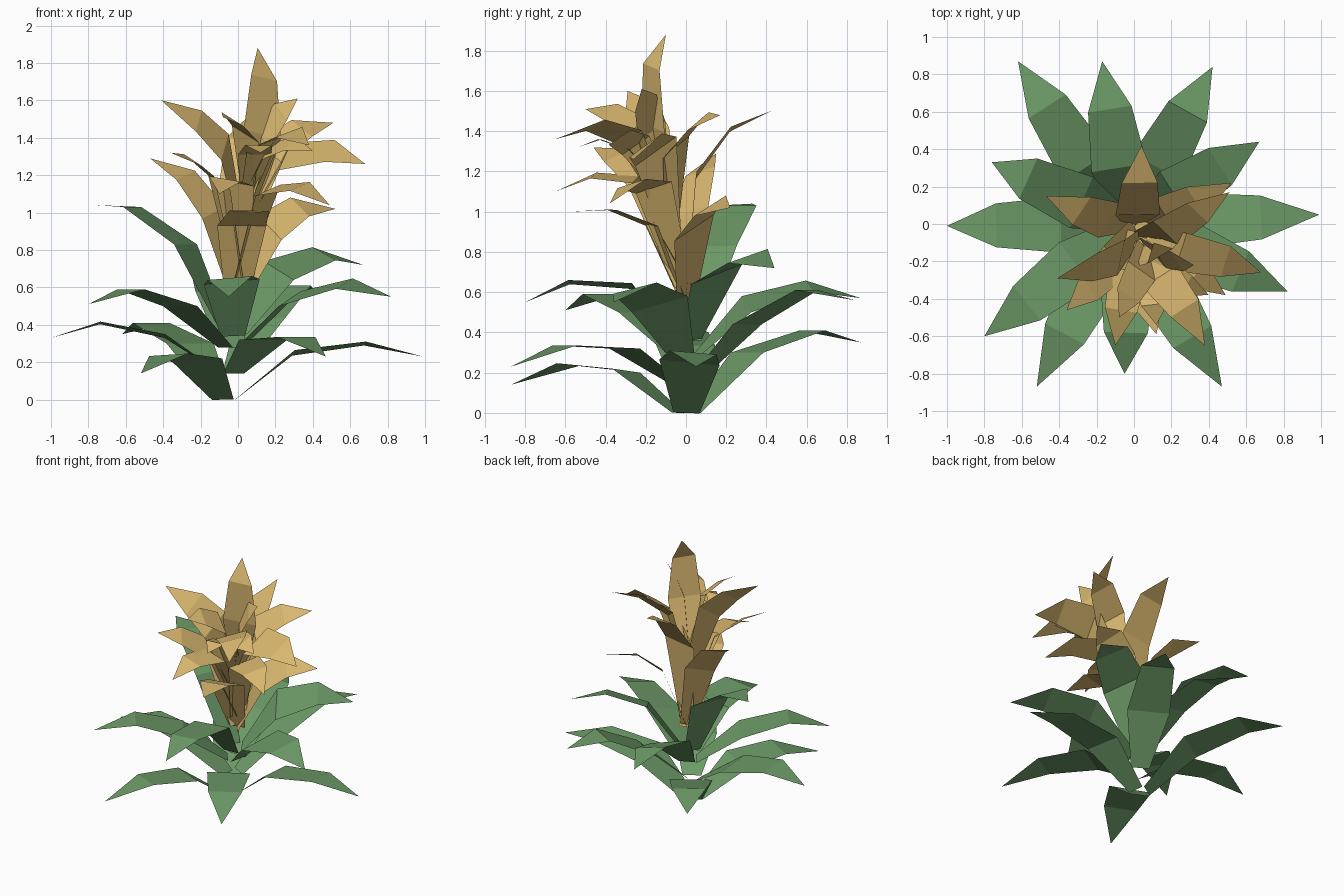
import bpy
from mathutils import Vector


def material(name, rgb):
    m = bpy.data.materials.new(name)
    m.diffuse_color = (*rgb, 1)
    return m


GREEN = material("leaf green", (0.15, 0.32, 0.135))
GOLD = material("golden bract", (0.69, 0.475, 0.16))


# The plant axis leans right, and forward above the foliage
def axis(z):
    return Vector((-0.06 + 0.1 * z, -0.2 * max(0, z - 0.55), z))


# One blade: base edge, mid edge, shoulder edge, pointed tip.
# The edges lie square to the lean direction; roll lifts one side.
def blade(name, mat, points, widths, roll=0.0, lean=(0, 0, 1), side=None):
    points = [Vector(p) for p in points]
    if side is None:
        side = Vector(lean).cross(points[3] - points[1])
    side = side.normalized()
    verts = []
    for p, w, k in zip(points[:3], widths, (0.2, 1, 0.7)):
        off = side * w / 2 + Vector((0, 0, roll * k / 2))
        verts += [p - off, p + off]
    verts.append(points[3])
    mesh = bpy.data.meshes.new(name)
    mesh.from_pydata(verts, [], [(0, 2, 3, 1), (2, 4, 5, 3), (4, 6, 5)])
    mesh.materials.append(mat)
    ob = bpy.data.objects.new(name, mesh)
    bpy.context.collection.objects.link(ob)


# Green leaves, four whorls of three:
# base z, tip, (fraction, z) of mid, (fraction, z) of shoulder, roll
leaves = [
    (0.00, (-0.52, -0.87, 0.14), (0.31, 0.21), (0.66, 0.24), 0.02),
    (0.00, (0.99, 0.05, 0.23), (0.31, 0.25), (0.69, 0.30), -0.03),
    (0.00, (-0.62, 0.87, 0.35), (0.32, 0.30), (0.71, 0.41), 0),
    (0.14, (0.47, -0.87, 0.23), (0.32, 0.32), (0.68, 0.335), 0),
    (0.14, (-1.00, -0.01, 0.33), (0.33, 0.34), (0.71, 0.41), 0.02),
    (0.16, (0.42, 0.84, 0.56), (0.33, 0.44), (0.70, 0.61), 0),
    (0.28, (-0.80, -0.60, 0.51), (0.33, 0.50), (0.69, 0.59), 0),
    (0.28, (-0.17, 0.87, 0.57), (0.31, 0.54), (0.69, 0.63), 0.08),
    (0.28, (0.82, -0.36, 0.55), (0.33, 0.54), (0.69, 0.62), 0.08),
    (0.34, (-0.05, -0.80, 0.55), (0.29, 0.63), (0.71, 0.65), 0.03),
    (0.36, (0.67, 0.44, 0.72), (0.31, 0.69), (0.68, 0.78), 0.10),
    (0.36, (-0.76, 0.33, 1.04), (0.31, 0.83), (0.72, 1.03), 0),
]
for i, (z0, tip, mid, shoulder, roll) in enumerate(leaves):
    base = axis(z0)
    out = Vector((tip[0] - base.x, tip[1] - base.y, 0))
    base = base + out.normalized() * 0.045
    tip = Vector(tip)
    path = [base]
    for f, z in (mid, shoulder):
        p = base.lerp(tip, f)
        p.z = z
        path.append(p)
    blade(f"leaf_{i + 1}", GREEN, path + [tip], (0.13, 0.30, 0.235), roll)

# Golden bracts: base z, mid, shoulder, tip, width, roll
lower_bracts = [
    (0.52, (0.17, 0.04, 0.92), (0.33, 0.12, 1.03), (0.52, 0.22, 1.02), 0.25, 0.04),
    (0.54, (-0.13, 0.02, 1.00), (-0.28, 0.07, 1.20), (-0.47, 0.15, 1.29), 0.23, 0),
    (0.52, (0.02, -0.17, 0.93), (0.06, -0.37, 1.01), (0.12, -0.59, 1.00), 0.27, 0),
    (0.56, (0.02, 0.05, 1.18), (0.03, 0.22, 1.41), (0.04, 0.42, 1.50), 0.24, -0.06),
    (0.62, (0.16, -0.16, 1.12), (0.33, -0.27, 1.14), (0.49, -0.38, 1.04), 0.23, 0),
    (0.64, (-0.10, -0.20, 1.16), (-0.24, -0.34, 1.28), (-0.36, -0.46, 1.32), 0.22, 0),
    (0.75, (-0.02, -0.25, 1.16), (-0.07, -0.46, 1.18), (-0.10, -0.65, 1.10), 0.22, 0),
]
upper_bracts = [
    (0.92, (0.25, -0.15, 1.30), (0.49, -0.20, 1.33), (0.68, -0.26, 1.26), 0.26, 0),
    (0.88, (-0.07, -0.18, 1.35), (-0.21, -0.23, 1.49), (-0.41, -0.29, 1.60), 0.24, 0),
    (0.90, (0.17, -0.05, 1.32), (0.34, 0.06, 1.45), (0.51, 0.17, 1.48), 0.22, 0),
    (1.05, (0.13, -0.17, 1.40), (0.23, -0.20, 1.54), (0.32, -0.22, 1.61), 0.19, 0),
    (1.10, (0.04, -0.25, 1.42), (-0.03, -0.38, 1.50), (-0.08, -0.50, 1.51), 0.20, 0),
    (1.00, (0.14, -0.28, 1.37), (0.27, -0.45, 1.43), (0.38, -0.65, 1.36), 0.23, 0),
    (1.12, (0.16, -0.25, 1.33), (0.28, -0.33, 1.37), (0.40, -0.38, 1.33), 0.18, 0),
    (1.10, (0.09, -0.29, 1.31), (0.11, -0.43, 1.36), (0.12, -0.54, 1.32), 0.18, 0),
]
for label, rows, lean in (("lower", lower_bracts, (0.1, -0.4, 1)),
                          ("upper", upper_bracts, (0.1, -0.75, 1))):
    for i, (z0, mid, shoulder, tip, w, roll) in enumerate(rows):
        blade(f"{label}_bract_{i + 1}", GOLD, [axis(z0), mid, shoulder, tip],
              (0.45 * w, w, 0.8 * w), roll, lean)

# Upright crown bract
blade("crown_bract", GOLD,
      [axis(0.95), (0.13, -0.165, 1.42), (0.14, -0.172, 1.72), (0.105, -0.10, 1.88)],
      (0.10, 0.23, 0.16), 0.05, side=Vector((-0.85, -0.5, 0)))
